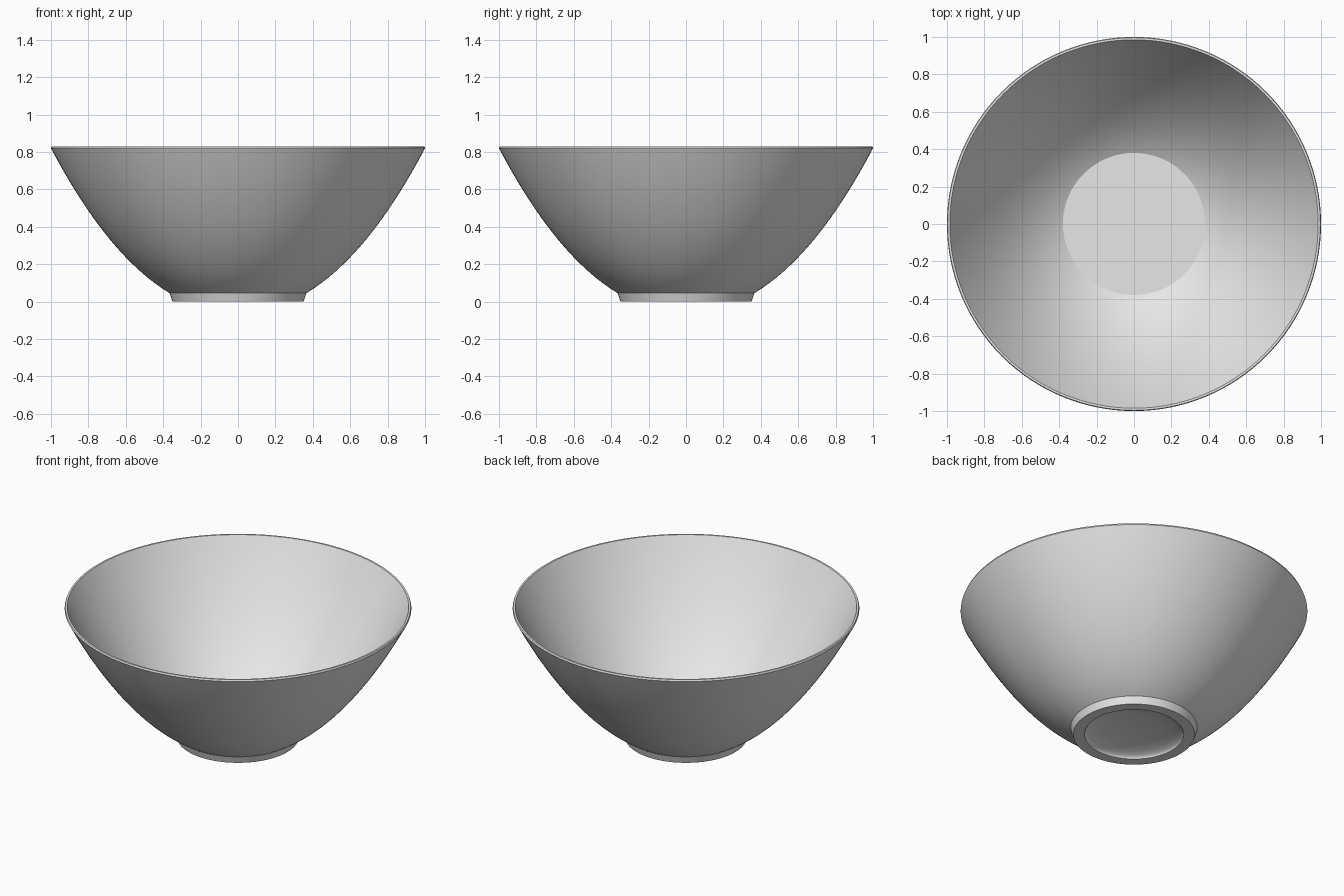
import bpy
import bmesh
import math

if "Cube" in bpy.data.objects:
    bpy.data.objects.remove(bpy.data.objects["Cube"])

SEGMENTS = 128


def curve(p0, p1, p2, steps):
    """Points on a quadratic curve, both ends included."""
    pts = []
    for i in range(steps + 1):
        t = i / steps
        a, b, c = (1 - t) ** 2, 2 * t * (1 - t), t * t
        pts.append((a * p0[0] + b * p1[0] + c * p2[0],
                    a * p0[1] + b * p1[1] + c * p2[1]))
    return pts


def dome(radius, height, steps):
    """Shallow dome from the centre out to the edge, evenly spaced in slope."""
    pts = []
    for i in range(steps + 1):
        th = math.pi / 2 * i / steps
        s, c = math.sin(th), math.cos(th)
        d = math.hypot(radius * s, height * c)
        pts.append((radius * radius * s / d, height * height * c / d))
    return pts


def lathe(name, profile, material):
    bm = bmesh.new()
    rings = []
    for r, z in profile:
        if r < 1e-5:
            rings.append([bm.verts.new((0, 0, z))] * SEGMENTS)
        else:
            rings.append([bm.verts.new((r * math.cos(2 * math.pi * k / SEGMENTS),
                                        r * math.sin(2 * math.pi * k / SEGMENTS), z))
                          for k in range(SEGMENTS)])
    for lo, hi in zip(rings, rings[1:]):
        for k in range(SEGMENTS):
            n = (k + 1) % SEGMENTS
            corners = list(dict.fromkeys((lo[k], lo[n], hi[n], hi[k])))
            bm.faces.new(corners)
    bmesh.ops.recalc_face_normals(bm, faces=bm.faces[:])
    mesh = bpy.data.meshes.new(name)
    bm.to_mesh(mesh)
    bm.free()
    mesh.materials.append(material)
    obj = bpy.data.objects.new(name, mesh)
    bpy.context.collection.objects.link(obj)
    bpy.ops.object.select_all(action='DESELECT')
    obj.select_set(True)
    bpy.context.view_layer.objects.active = obj
    bpy.ops.object.shade_smooth_by_angle(angle=math.radians(20))
    return obj


grey = bpy.data.materials.new("light grey")
grey.diffuse_color = (0.8, 0.8, 0.8, 1)
grey.use_nodes = True
grey.node_tree.nodes["Principled BSDF"].inputs["Base Color"].default_value = grey.diffuse_color

# Hollow under the foot, then the foot ring
profile = dome(0.285, 0.05, 12)
profile += [(0.35, 0.0)]
# Outer wall, rim, inner wall and flat floor
profile += curve((0.365, 0.045), (0.697, 0.244), (1.0, 0.82), 32)
profile += [(0.996, 0.83)]
profile += curve((0.985, 0.83), (0.685, 0.255), (0.38, 0.073), 32)
profile += [(0.0, 0.073)]

lathe("bowl", profile, grey)
